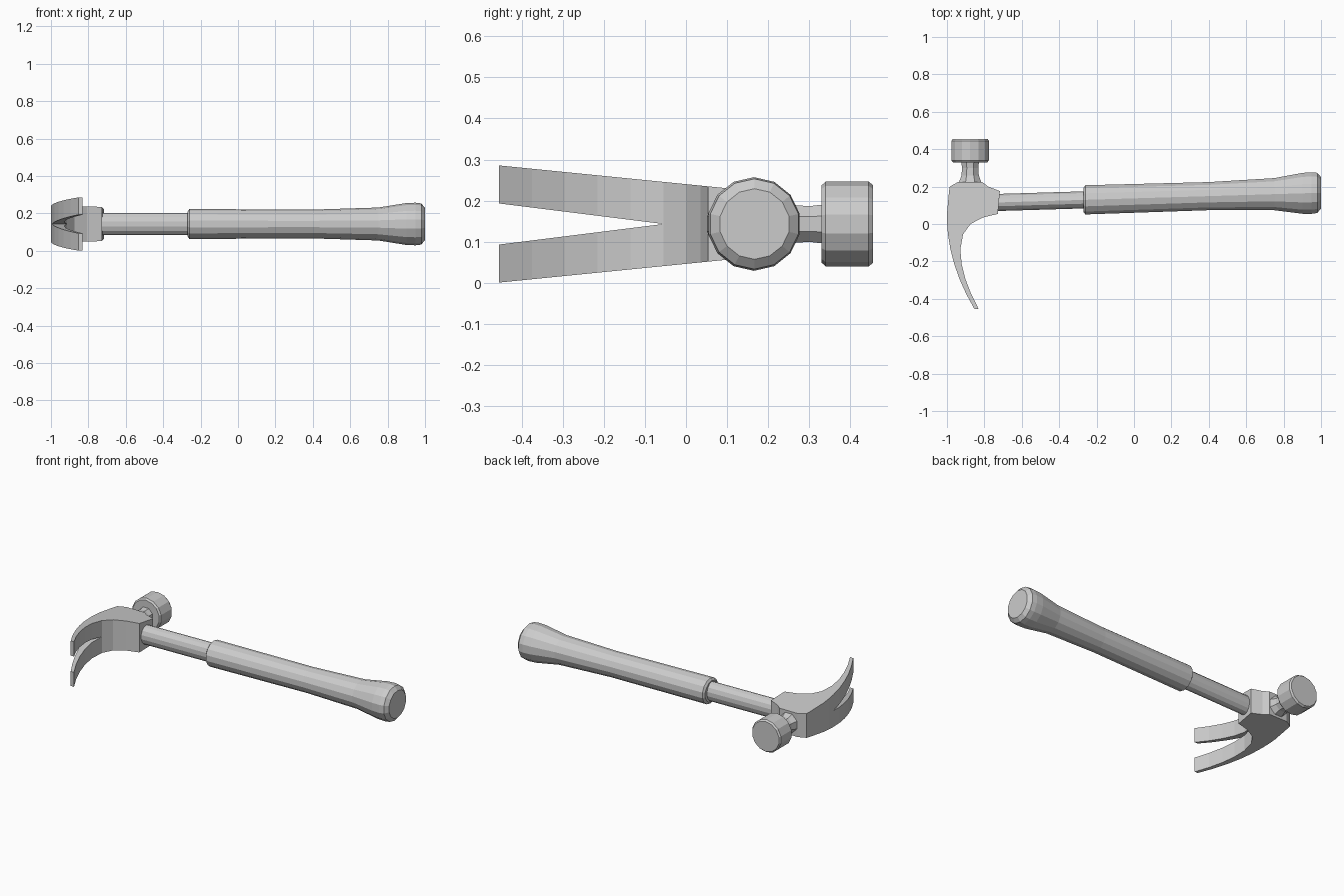
import bpy
import bmesh
import math

MID_HEIGHT = 0.143
POLL_X = -0.876
CLAW_TIP = -0.455
NOTCH = -0.055

old = bpy.data.objects.get("Cube")
if old:
    bpy.data.objects.remove(old, do_unlink=True)

shade = (0.6, 0.6, 0.6, 1)
grey = bpy.data.materials.new("plain grey")
grey.use_nodes = True
grey.diffuse_color = shade
grey.node_tree.nodes["Principled BSDF"].inputs["Base Color"].default_value = shade


def finish(name, bm):
    """Weld the mesh, face it outwards and place it in the scene."""
    bmesh.ops.remove_doubles(bm, verts=bm.verts, dist=0.0005)
    bmesh.ops.recalc_face_normals(bm, faces=bm.faces)
    mesh = bpy.data.meshes.new(name)
    bm.to_mesh(mesh)
    bm.free()
    mesh.materials.append(grey)
    obj = bpy.data.objects.new(name, mesh)
    bpy.context.collection.objects.link(obj)


def skin(bm, rings, skip=lambda row, edge: False):
    """Join neighbouring rings with quads and cap both ends."""
    count = len(rings[0])
    for row, (near, far) in enumerate(zip(rings, rings[1:])):
        for edge in range(count):
            if not skip(row, edge):
                following = (edge + 1) % count
                bm.faces.new((near[edge], near[following], far[following], far[edge]))
    bm.faces.new(rings[0])
    bm.faces.new(rings[-1])


def along_handle(position, across, up):
    """The handle leans slightly away from the claw."""
    return position, 0.137 + 0.03 * position + across, MID_HEIGHT + up


def along_head(position, across, up):
    return POLL_X + across, position, MID_HEIGHT + up


def turned(name, place, sides, profile, flatten=1):
    """Skin a round profile of (position, radius) points along a path."""
    bm = bmesh.new()
    rings = []
    for position, radius in profile:
        ring = []
        for step in range(sides):
            angle = math.tau * (step + 0.5) / sides
            across = flatten * radius * math.cos(angle)
            up = radius * math.sin(angle)
            ring.append(bm.verts.new(place(position, across, up)))
        rings.append(ring)
    skin(bm, rings)
    finish(name, bm)


# Handle: flared grip with rounded ends, and an oval shaft
grip_profile = [(-0.27, 0.066), (-0.26, 0.08), (0.4, 0.077), (0.75, 0.088),
                (0.9, 0.112), (0.95, 0.114), (0.98, 0.11), (1, 0.086)]
turned("grip", along_handle, 14, grip_profile)
turned("shaft", along_handle, 14, [(-0.78, 0.06), (-0.24, 0.06)], flatten=0.78)

# Head: striking face with softened rims, and a waisted neck
face_profile = [(0.33, 0.094), (0.34, 0.103), (0.445, 0.103), (0.455, 0.095)]
turned("striking_face", along_head, 14, face_profile)
neck_profile = [(0.2, 0.08), (0.225, 0.064), (0.26, 0.05), (0.3, 0.047), (0.34, 0.052)]
turned("neck", along_head, 8, neck_profile)


# Head: body and split claw, skinned from ribs that follow simple curves
def back_edge(y):
    return 0.6 * (y - 0.04) ** 2 - 1


def half_height(y):
    return 0.097 - 0.1 * y


def half_gap(y):
    return max(0, NOTCH - y) / 8


def claw_rib(y):
    """The claw thickens towards the socket along a hyperbola."""
    outer = back_edge(y)
    return y, outer, outer + 0.0125 / (0.1 - y)


ribs = [claw_rib(CLAW_TIP + step * (NOTCH - CLAW_TIP) / 5) for step in range(6)]
ribs += [claw_rib(y) for y in (0, 0.035, 0.054)]
# Socket block, then the shoulder towards the neck
ribs += [(y, back_edge(y), inner) for y, inner in ((0.176, -0.717), (0.2, -0.78))]
ribs.append((0.225, -0.94, -0.812))


def hidden_seam(row, edge):
    """The two halves are open to each other behind the notch."""
    return edge == 0 and ribs[row][0] > NOTCH - 0.001


bm = bmesh.new()
for side in (1, -1):
    rings = []
    for y, outer, inner in ribs:
        low, high = half_gap(y), half_height(y)
        outline = ((outer, low), (inner, low), (inner, high), (outer, high))
        rings.append([bm.verts.new((x, y, MID_HEIGHT + side * up)) for x, up in outline])
    skin(bm, rings, hidden_seam)
finish("claw_head", bm)
